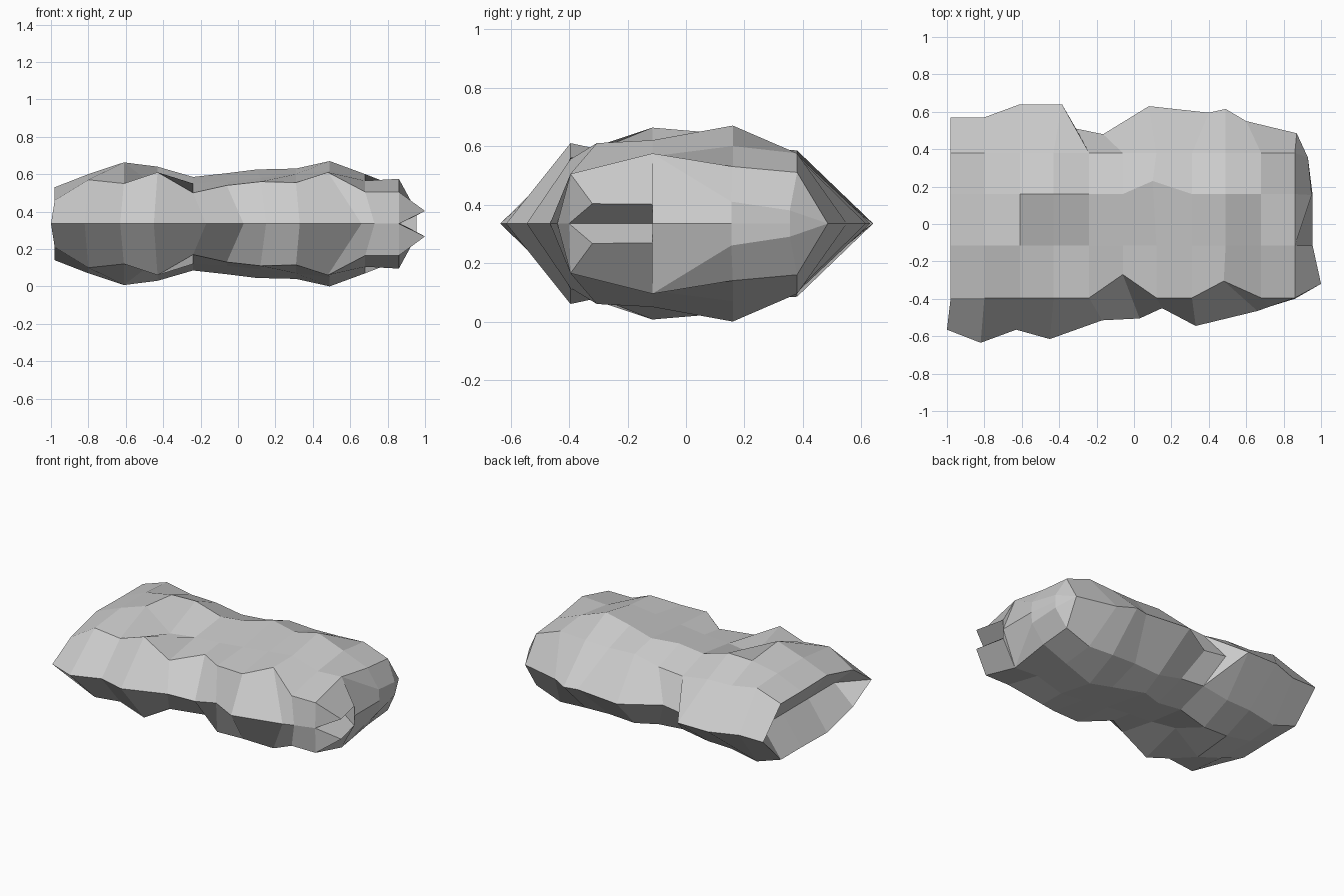
import bpy, bmesh

if "Cube" in bpy.data.objects:
    bpy.data.objects.remove(bpy.data.objects["Cube"])

MID = 0.335
COLS = [-0.98, -0.8, -0.61, -0.43, -0.24, -0.06, 0.12, 0.31, 0.49, 0.68, 0.86]
ROWS = [-0.395, -0.115, 0.16, 0.38]

# Top surface heights, one line per row from front to back
HEIGHTS = [
    [.46, .57, .55, .61, .50, .54, .56, .555, .61, .505, .505],
    [.53, .60, .663, .525, .55, .56, .58, .60, .62, .565, .575],
    [.525, .60, .635, .64, .585, .605, .625, .63, .67, .60, .53],
    [.525, .585, .55, .545, .515, .53, .57, .56, .565, .575, .51],
]
# Ridge points pulled off the regular grid
SHIFT = {(0, 5): (-.06, -.27), (0, 8): (.48, -.305), (2, 6): (.10, .23)}

# Mid-height outline along the front and the back
FRONT = [(-1, -.565), (-.82, -.635), (-.63, -.565), (-.45, -.615), (-.17, -.515), (.03, -.505),
         (.15, -.45), (.33, -.545), (.66, -.465), (.73, -.44), (.86, -.40)]
BACK = [(-.98, .57), (-.8, .57), (-.61, .64), (-.385, .64), (-.31, .51), (-.165, .48),
        (.08, .63), (.40, .595), (.49, .615), (.60, .55), (.87, .485)]

bm = bmesh.new()


def vert(x, y, z=0.0):
    return bm.verts.new((x, y, z))


def face(*vs):
    return bm.faces.new(vs)


# Rows of points from front outline, over the top, to back outline
lines = [[vert(*p) for p in FRONT]]
for r, y in enumerate(ROWS):
    lines.append([vert(*SHIFT.get((r, c), (x, y)), HEIGHTS[r][c] - MID)
                  for c, x in enumerate(COLS)])
lines.append([vert(*p) for p in BACK])
for a, b in zip(lines, lines[1:]):
    for c in range(len(COLS) - 1):
        if b is lines[5] and c == 3:
            face(a[c], a[c + 1], b[c])
            face(a[c + 1], b[c + 1], b[c])
        else:
            face(a[c], a[c + 1], b[c + 1], b[c])

# Left end folds inwards to the middle height
left = [lines[0][0]] + [vert(-0.84, y) for y in ROWS] + [lines[5][0]]
face(left[0], lines[1][0], left[1])
for r in range(1, 4):
    face(left[r], lines[r][0], lines[r + 1][0], left[r + 1])
face(left[4], lines[4][0], left[5])

# Sloping right end
t = [line[-1] for line in lines]
lip = vert(1.0, -0.32, 0.068)
cheek = vert(0.955, -0.115, 0.066)
wall_a = vert(0.955, -0.115)
wall_b = vert(0.955, 0.155)
ledge = vert(0.95, 0.155, 0.075)
corner = vert(0.93, 0.355, 0.045)
corner_mid = vert(0.93, 0.355)
inner = vert(0.87, -0.115)
face(t[0], lip, t[1])
face(t[1], lip, cheek, t[2])
face(t[2], cheek, wall_a)
face(t[2], wall_a, wall_b, ledge)
face(t[2], ledge, t[3])
face(t[3], ledge, corner, t[4])
face(t[4], corner, t[5])
face(ledge, wall_b, corner_mid, corner)
face(corner, corner_mid, t[5])

# Wedge-shaped notch in the right end
face(lip, t[0], inner, cheek)
face(cheek, inner, wall_a)

bmesh.ops.recalc_face_normals(bm, faces=bm.faces)
top = [f for f in bm.faces if all(v in lines[2] + lines[3] for v in f.verts)]
bm.normal_update()
if sum(f.normal.z for f in top) < 0:
    bmesh.ops.reverse_faces(bm, faces=bm.faces)

mesh = bpy.data.meshes.new("rock")
bm.to_mesh(mesh)
bm.free()
rock = bpy.data.objects.new("rock", mesh)
bpy.context.collection.objects.link(rock)
rock.location.z = MID

# Underside mirrors the top
mirror = rock.modifiers.new("underside", 'MIRROR')
mirror.use_axis = (False, False, True)
mirror.merge_threshold = 0.001
